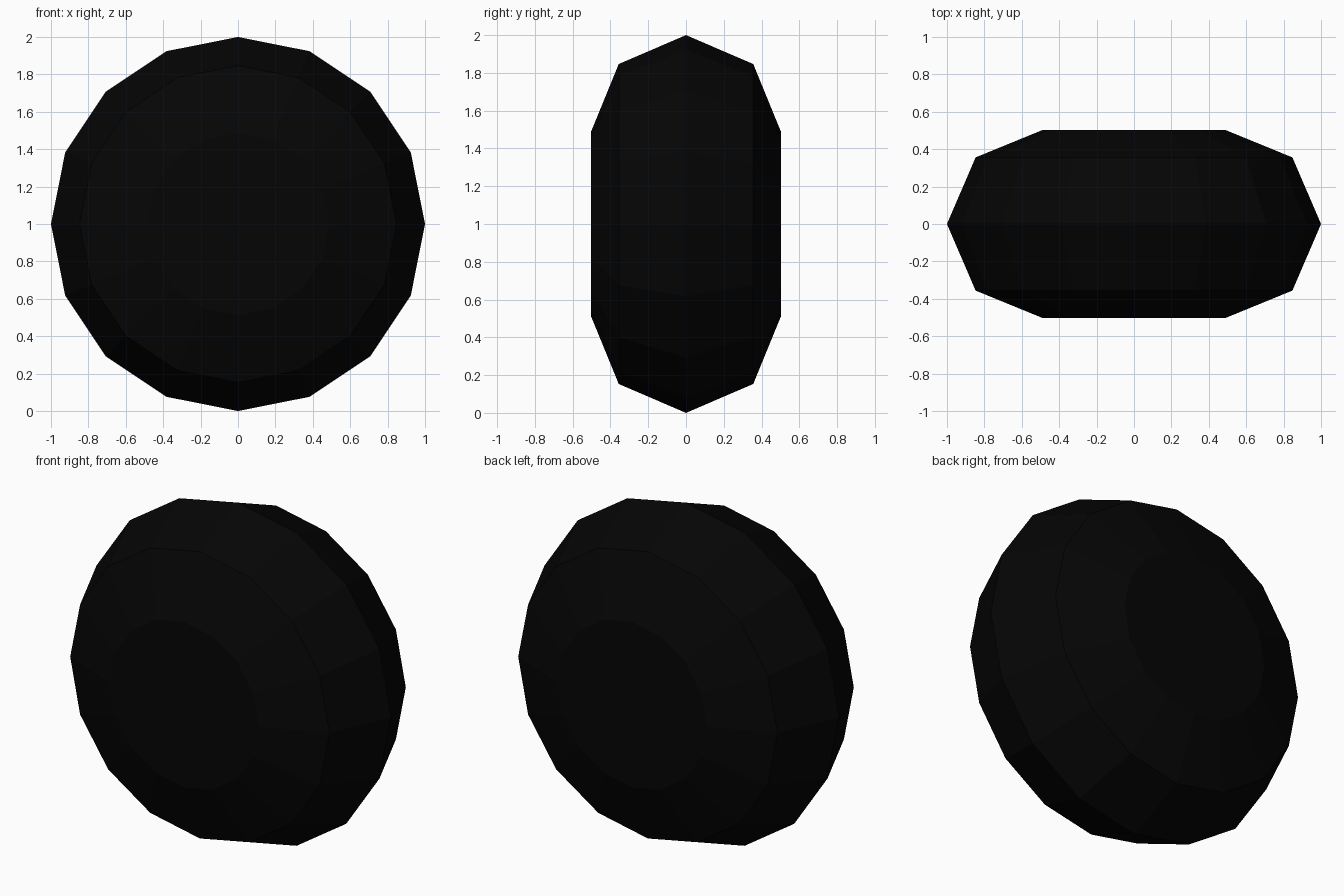
import bpy, bmesh, math

if "Cube" in bpy.data.objects:
    bpy.data.objects.remove(bpy.data.objects["Cube"])

# Low-poly wheel: faceted profile (radius, y) revolved about y, closed by flat caps
SIDES = 16
PROFILE = [(0.488, -0.503), (0.847, -0.356), (1.0, 0.0), (0.847, 0.356), (0.488, 0.503)]

bm = bmesh.new()
rings = []
for r, y in PROFILE:
    rings.append([bm.verts.new((r * math.cos(2 * math.pi * i / SIDES), y,
                                1 + r * math.sin(2 * math.pi * i / SIDES)))
                  for i in range(SIDES)])

# Tread and shoulders
for a, b in zip(rings, rings[1:]):
    for i in range(SIDES):
        j = (i + 1) % SIDES
        bm.faces.new((a[i], a[j], b[j], b[i]))

# Flat side caps
bm.faces.new(rings[0])
bm.faces.new(rings[-1])
bmesh.ops.recalc_face_normals(bm, faces=bm.faces)

mesh = bpy.data.meshes.new("wheel")
bm.to_mesh(mesh)
bm.free()
wheel = bpy.data.objects.new("wheel", mesh)
bpy.context.collection.objects.link(wheel)

# Black material
mat = bpy.data.materials.new("black")
mat.diffuse_color = (0.0015, 0.0015, 0.0015, 1)
mat.use_nodes = True
mat.node_tree.nodes["Principled BSDF"].inputs["Base Color"].default_value = mat.diffuse_color
mesh.materials.append(mat)
